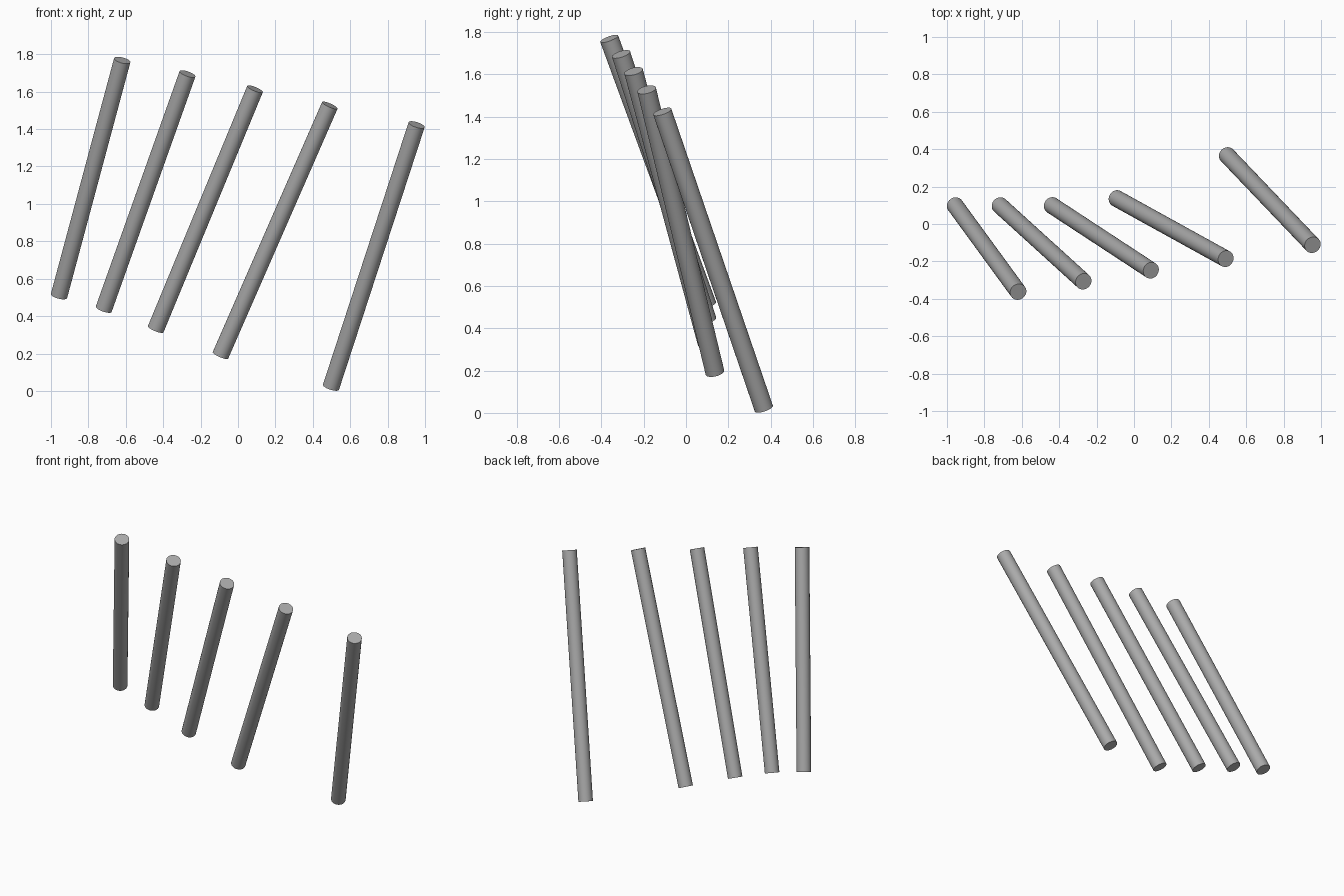
import bpy
import math
from mathutils import Vector

cube = bpy.data.objects.get("Cube")
if cube:
    bpy.data.objects.remove(cube, do_unlink=True)

# Plain grey material
grey = bpy.data.materials.new("grey")
grey.use_nodes = True
color = (0.4, 0.4, 0.4, 1)
grey.diffuse_color = color
grey.node_tree.nodes["Principled BSDF"].inputs["Base Color"].default_value = color

RADIUS = 0.045


def rod(name, bottom, top):
    """Smooth closed cylinder between two points."""
    a, b = Vector(bottom), Vector(top)
    axis = b - a
    bpy.ops.mesh.primitive_cylinder_add(
        vertices=32, radius=RADIUS, depth=axis.length, location=(a + b) / 2,
        rotation=axis.to_track_quat("Z", "Y").to_euler())
    obj = bpy.context.object
    obj.name = name
    obj.data.materials.append(grey)
    bpy.ops.object.shade_smooth_by_angle(angle=math.radians(30))


# Five leaning rods, from the right side to the left: bottom and top centres
rods = [
    ((-0.957, 0.10, 0.508), (-0.619, -0.363, 1.768)),
    ((-0.718, 0.10, 0.437), (-0.27, -0.307, 1.695)),
    ((-0.44, 0.10, 0.33), (0.091, -0.248, 1.614)),
    ((-0.094, 0.137, 0.19), (0.491, -0.186, 1.527)),
    ((0.497, 0.368, 0.02), (0.955, -0.112, 1.423)),
]
for i, (bottom, top) in enumerate(rods, 1):
    rod(f"rod_{i}", bottom, top)
